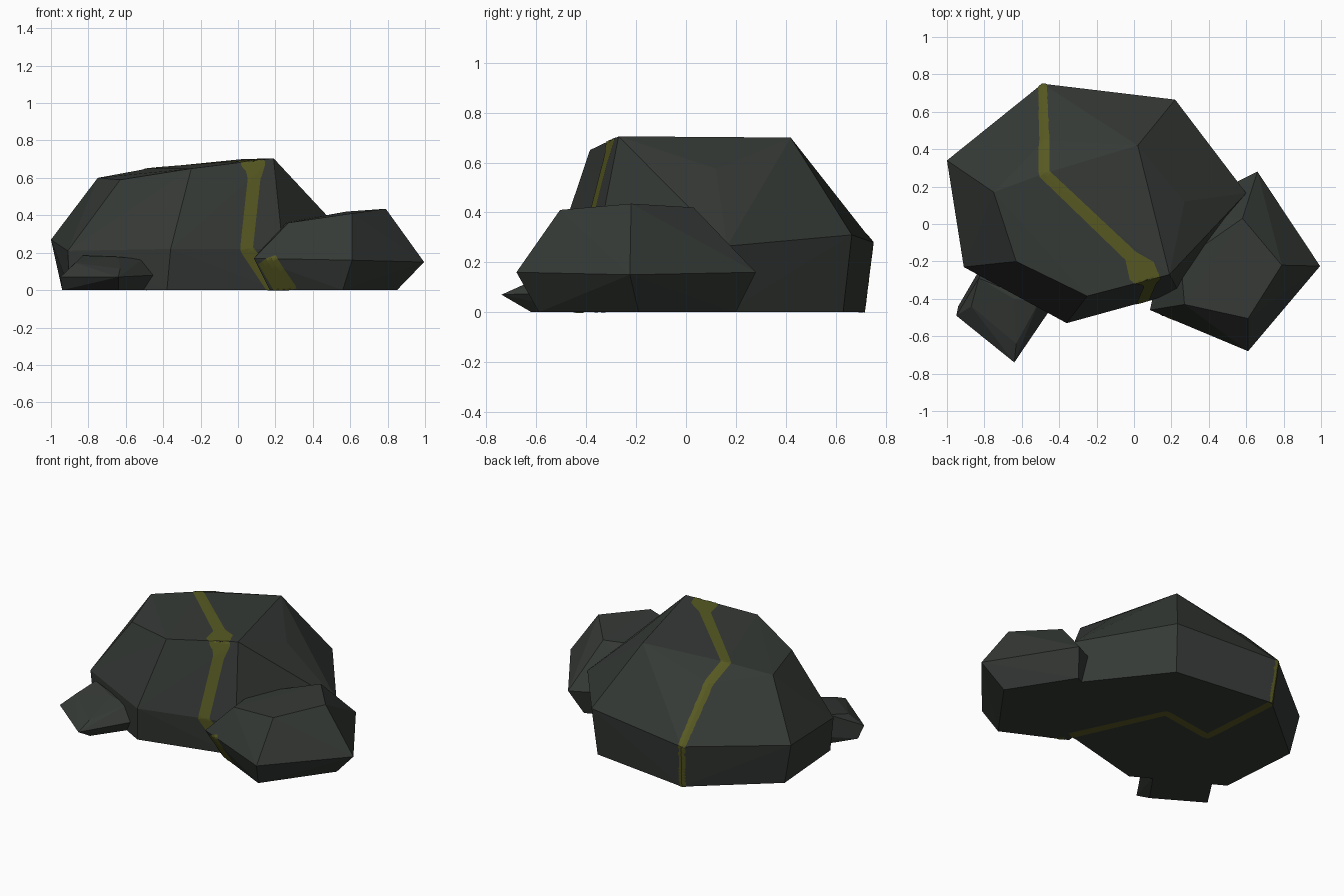
import bpy, bmesh
from mathutils import Vector
from mathutils.bvhtree import BVHTree

if "Cube" in bpy.data.objects:
    bpy.data.objects.remove(bpy.data.objects["Cube"])


def material(name, rgb):
    m = bpy.data.materials.new(name)
    m.diffuse_color = (*rgb, 1)
    m.use_nodes = True
    m.node_tree.nodes["Principled BSDF"].inputs["Base Color"].default_value = m.diffuse_color
    return m


STONE = material("dark_stone", (0.036, 0.042, 0.037))
OLIVE = material("olive_vein", (0.095, 0.10, 0.016))


def finish(bm, name, mat):
    me = bpy.data.meshes.new(name)
    bm.to_mesh(me)
    bm.free()
    me.materials.append(mat)
    ob = bpy.data.objects.new(name, me)
    bpy.context.collection.objects.link(ob)
    return ob


def rock(name, base, belt, crown):
    """Faceted boulder: hull over a ground ring, a widest ring and a top ring."""
    bm = bmesh.new()
    for p in [(x, y, 0) for x, y in base] + belt + crown:
        bm.verts.new(p)
    out = bmesh.ops.convex_hull(bm, input=bm.verts)
    junk = {v for v in out["geom_interior"] + out["geom_unused"]
            if isinstance(v, bmesh.types.BMVert)}
    bmesh.ops.delete(bm, geom=list(junk), context='VERTS')
    bmesh.ops.recalc_face_normals(bm, faces=bm.faces)
    tree = BVHTree.FromBMesh(bm)
    finish(bm, name, STONE)
    return tree


def vein(name, tree, path, steps=28, lift=0.003):
    """Flat ribbon laid on a rock; path holds x, y, z, half width."""
    samples = []
    for a, b in zip(path, path[1:]):
        a, b = Vector(a), Vector(b)
        samples += [a.lerp(b, i / steps) for i in range(steps)]
    samples.append(Vector(path[-1]))
    hits = [tree.find_nearest(s.xyz)[:2] for s in samples]
    bm = bmesh.new()
    rows = []
    for i, (p, n) in enumerate(hits):
        t = hits[min(i + 1, len(hits) - 1)][0] - hits[max(i - 1, 0)][0]
        side = t.cross(n).normalized() * samples[i].w
        row = []
        for k in (-1, -0.5, 0, 0.5, 1):
            q, m = tree.find_nearest(p + side * k)[:2]
            row.append(bm.verts.new(q + (m + n).normalized() * lift))
        rows.append(row)
    for r, s in zip(rows, rows[1:]):
        for j in range(4):
            bm.faces.new((r[j], r[j + 1], s[j + 1], s[j]))
    finish(bm, name, OLIVE)


# Large boulder
main = rock("main_rock",
    [(-.94, .32), (-.47, .715), (.20, .63), (.57, .16), (.21, -.35), (-.38, -.50), (-.90, -.21)],
    [(-1, .34, .27), (-.49, .75, .28), (.22, .665, .31), (.60, .165, .265),
     (.24, -.365, .22), (-.36, -.53, .22), (-.91, -.23, .21)],
    [(-.75, .17, .60), (-.63, -.20, .59), (-.25, -.385, .65), (.19, -.27, .705),
     (.27, .12, .575), (.02, .42, .70), (-.48, .45, .58), (-.48, .27, .65)])

# Right boulder
right = rock("right_rock",
    [(.17, -.40), (.56, -.59), (.85, -.19), (.60, .20), (.2, 0)],
    [(.085, -.46, .17), (.61, -.68, .16), (.995, -.225, .15), (.66, .28, .16), (.2, .05, .16)],
    [(.27, -.43, .36), (.61, -.505, .41), (.79, -.22, .435), (.58, .03, .42), (.25, -.2, .36)])

# Small front-left stone
rock("small_rock",
    [(-.94, -.44), (-.64, -.62), (-.50, -.42), (-.78, -.2)],
    [(-.95, -.49, .07), (-.64, -.74, .07), (-.45, -.46, .08), (-.80, -.2, .07)],
    [(-.87, -.44, .145), (-.63, -.64, .115), (-.83, -.29, .185), (-.64, -.4, .178), (-.51, -.42, .165)])

# Olive veins: over the large boulder and underneath, plus a patch on the right boulder
vein("main_vein", main,
    [(-.47, .715, 0, .025), (-.49, .75, .28, .025), (-.48, .45, .58, .03), (-.48, .27, .65, .03),
     (-.02, -.17, .70, .035), (.04, -.25, .70, .08), (.09, -.315, .68, .06), (.09, -.34, .60, .035),
     (.045, -.42, .22, .035), (.2, -.36, 0, .04)])
vein("under_vein", main,
    [(-.47, .71, 0, .025), (-.43, .165, 0, .025), (-.065, .22, 0, .025), (.2, -.35, 0, .03)])
vein("right_vein", right, [(.15, -.49, .17, .06), (.26, -.44, 0, .07)])
